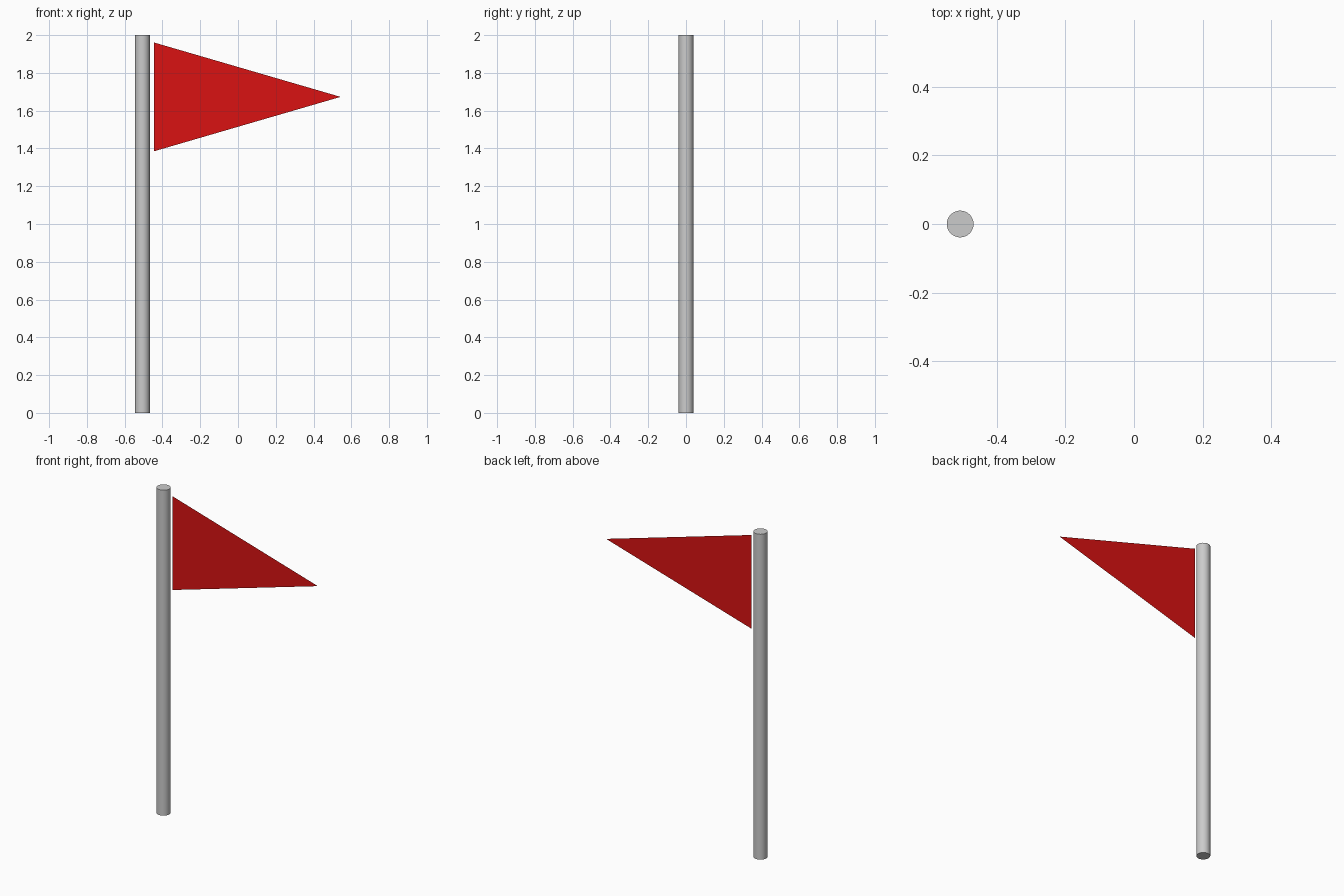
import bpy

if "Cube" in bpy.data.objects:
    bpy.data.objects.remove(bpy.data.objects["Cube"])

POLE_X, POLE_R, HEIGHT = -0.506, 0.039, 2.0

# Pole: a smooth round post standing on the ground
bpy.ops.mesh.primitive_cylinder_add(vertices=32, radius=POLE_R, depth=HEIGHT,
                                    location=(POLE_X, 0, HEIGHT / 2))
pole = bpy.context.object
pole.name = "pole"
bpy.ops.object.shade_smooth_by_angle()

# Pennant: a paper-thin flat triangle, just clear of the pole
corners = [(-0.445, 0, 1.385), (0.543, 0, 1.673), (-0.445, 0, 1.961)]
mesh = bpy.data.meshes.new("pennant")
mesh.from_pydata(corners, [], [(0, 1, 2)])
pennant = bpy.data.objects.new("pennant", mesh)
bpy.context.collection.objects.link(pennant)

# Red cloth
red = bpy.data.materials.new("red_cloth")
red.diffuse_color = (0.7, 0.006, 0.006, 1)
red.use_nodes = True
red.node_tree.nodes["Principled BSDF"].inputs["Base Color"].default_value = red.diffuse_color
mesh.materials.append(red)
